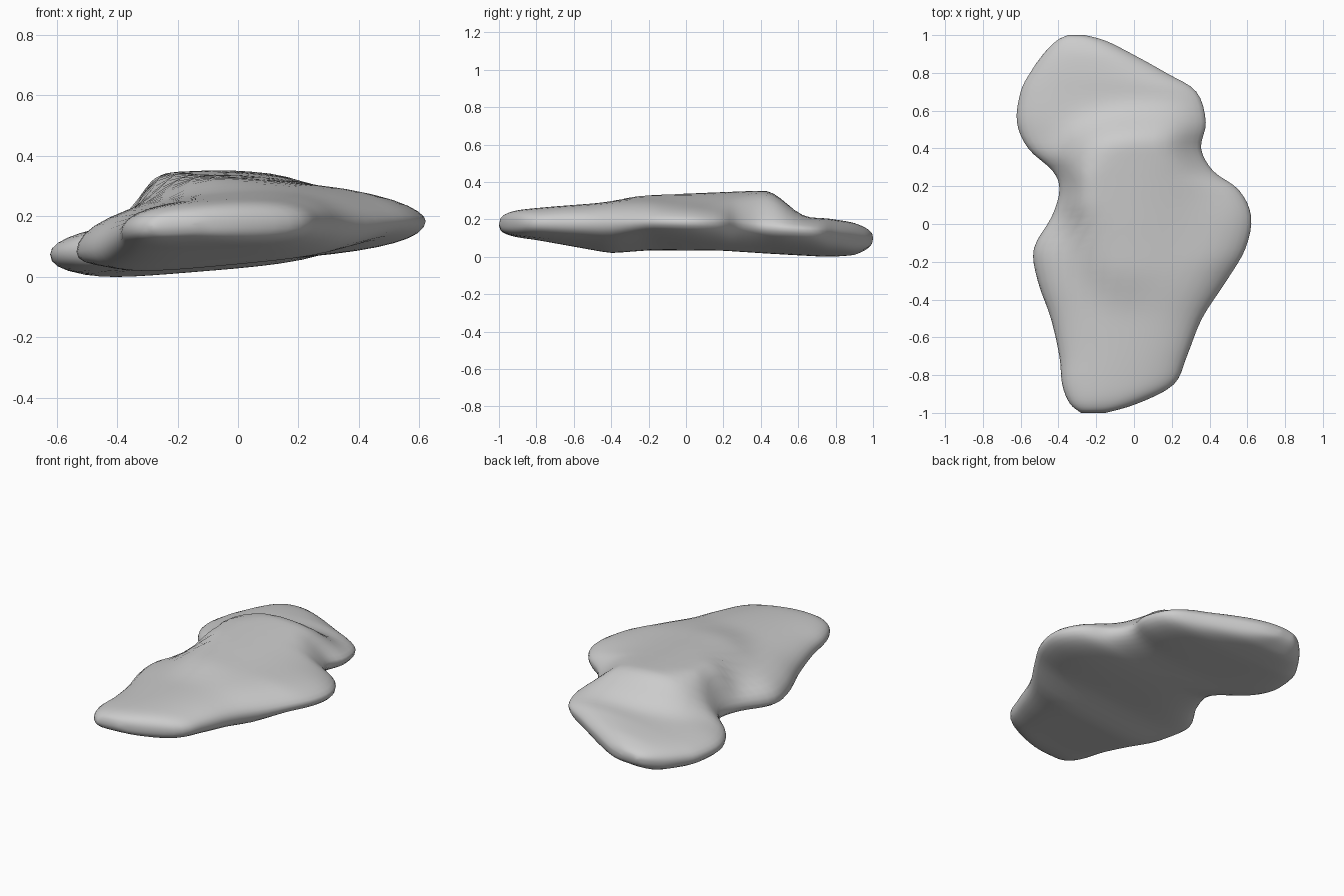
import bpy, bmesh, math

if "Cube" in bpy.data.objects:
    bpy.data.objects.remove(bpy.data.objects["Cube"])

# Plan outline: y, left-hand x, right-hand x
OUTLINE = [(-1, -.28, -.15), (-.95, -.34, .02), (-.85, -.38, .21), (-.7, -.395, .28),
           (-.5, -.44, .36), (-.3, -.51, .49), (-.13, -.53, .59), (.04, -.435, .62),
           (.18, -.395, .555), (.28, -.43, .42), (.4, -.56, .355), (.54, -.62, .38),
           (.7, -.6, .33), (.8, -.55, .17), (.9, -.48, -.01), (.97, -.41, -.15), (1, -.35, -.26)]

# Heights: y, rim z at low x, rim z at high x, top z, underside drop
HEIGHTS = [(-1, .165, .175, .25, .06), (-.8, .15, .18, .26, .07), (-.4, .095, .18, .285, .1),
           (-.2, .08, .19, .295, .07), (.2, .1, .185, .26, .09), (.45, .08, .16, .21, .085),
           (.75, .07, .14, .2, .09), (.9, .08, .12, .185, .09), (1, .1, .1, .165, .075)]

ROWS_PER_SPAN, HALF_RING = 4, 20


def step(a, b, v):
    t = min(1, max(0, (v - a) / (b - a)))
    return t * t * (3 - 2 * t)


def spline(a, b, c, d, t):
    return b + t / 2 * (c - a + t * (2*a - 5*b + 4*c - d + t * (3 * (b - c) + d - a)))


def outline_rows():
    last = len(OUTLINE) - 1
    for i in range(last):
        knots = [OUTLINE[min(last, max(0, i + k))] for k in (-1, 0, 1, 2)]
        for j in range(ROWS_PER_SPAN):
            yield [spline(*axis, j / ROWS_PER_SPAN) for axis in zip(*knots)]
    yield OUTLINE[-1]


def heights_at(y):
    for low, high in zip(HEIGHTS, HEIGHTS[1:]):
        if y <= high[0]:
            t = (y - low[0]) / (high[0] - low[0])
            return [a + (b - a) * t for a, b in zip(low[1:], high[1:])]
    return HEIGHTS[-1][1:]


def plateau_mask(x, y):
    # Steep at the low-x side and back, gentle elsewhere, with a slanted back corner
    shift = .4 * max(0, .1 - y)
    return (step(-.42, -.25, x - shift) * step(.46, .14, x) * step(-.5, -.22, y)
            * step(.66, .42, y) * step(.95, .53, y - x))


def rock_point(y, left, right, angle):
    u = -math.cos(angle)
    x = (left + right) / 2 + (right - left) / 2 * u
    rim_left, rim_right, top, drop = heights_at(y)
    rim = rim_left + (rim_right - rim_left) * (u + 1) / 2
    end = max(0, 1 - abs(y) ** 16) ** .4
    if math.sin(angle) < 0:
        return x, y, rim - drop * end * max(0, 1 - u ** 4) ** .42
    # The upper surface thins gradually toward the high-x edge behind the nose
    power = .45 + (.22 * step(-.7, -.2, y) if u > 0 else 0)
    dome = max(0, 1 - abs(u) ** 2.4) ** power * end
    z = rim + (top - (rim_left + rim_right) / 2) * dome
    crest = .338 + .04 * y - .1 * max(0, x)
    mask = plateau_mask(x, y) * min(1, dome * 1.3)
    return x, y, z + max(0, crest - z) * mask


# Rock slab: rings lofted from front to back
bm = bmesh.new()
count = HALF_RING * 2
rings = [[bm.verts.new(rock_point(*row, math.pi * k / HALF_RING)) for k in range(count)]
         for row in outline_rows()]
for a, b in zip(rings, rings[1:]):
    for k in range(count):
        n = (k + 1) % count
        bm.faces.new((a[k], a[n], b[n], b[k]))
bmesh.ops.remove_doubles(bm, verts=bm.verts, dist=.0005)
for _ in range(2):
    bmesh.ops.smooth_vert(bm, verts=[v for v in bm.verts if abs(v.co.y) < .97],
                          factor=.4, use_axis_z=True)
bmesh.ops.recalc_face_normals(bm, faces=bm.faces)

# Rest the underside on the ground
ground = min(v.co.z for v in bm.verts)
for v in bm.verts:
    v.co.z -= ground
for f in bm.faces:
    f.smooth = True

mesh = bpy.data.meshes.new("flat_rock")
bm.to_mesh(mesh)
bm.free()
rock = bpy.data.objects.new("flat_rock", mesh)
bpy.context.collection.objects.link(rock)

# Stone colour
stone = bpy.data.materials.new("stone_grey")
stone.use_nodes = True
stone.diffuse_color = (.6, .6, .6, 1)
stone.node_tree.nodes["Principled BSDF"].inputs["Base Color"].default_value = (.6, .6, .6, 1)
mesh.materials.append(stone)
